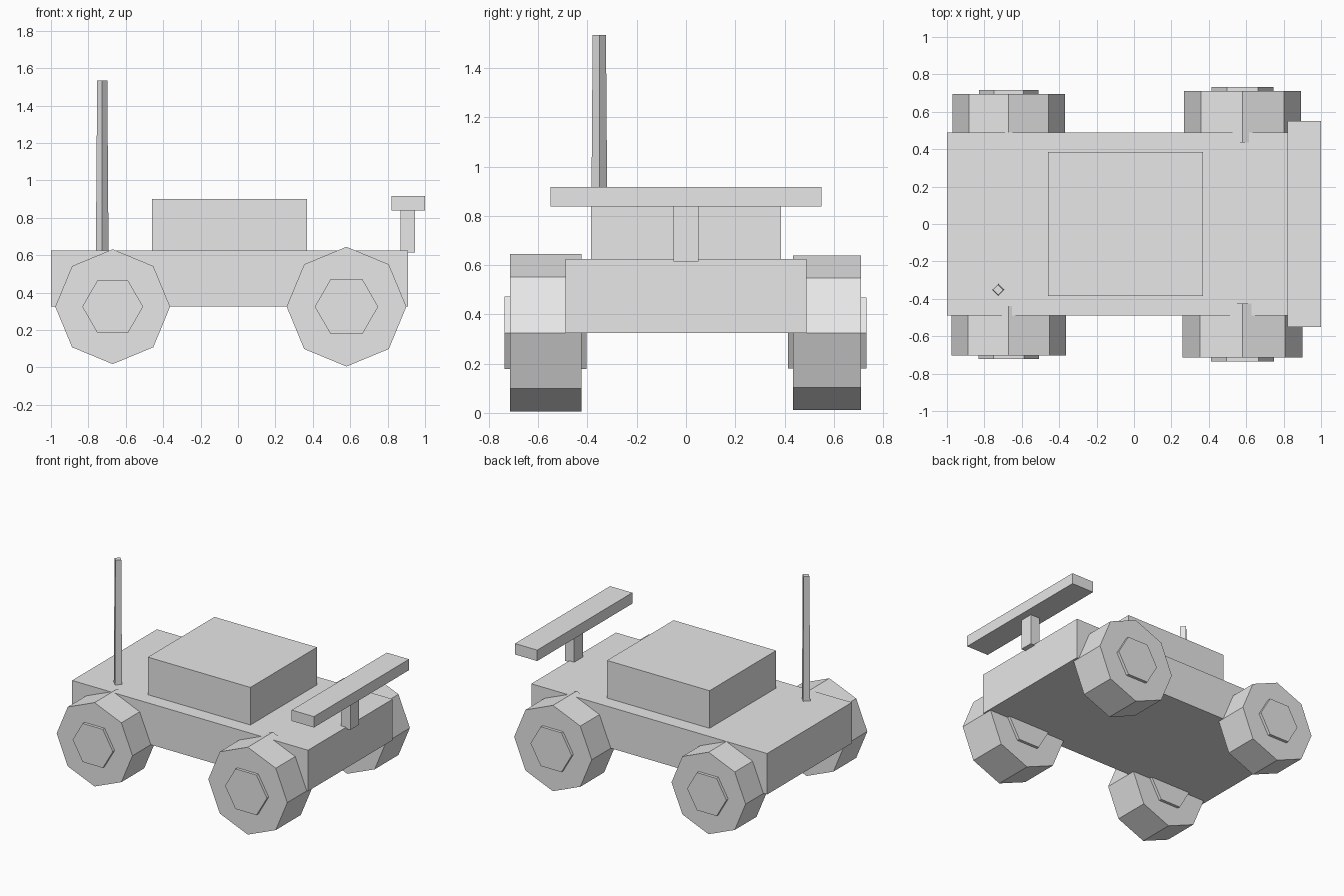
import bpy
import math
from mathutils import Matrix

cube = bpy.data.objects.get("Cube")
if cube:
    bpy.data.objects.remove(cube, do_unlink=True)

grey = bpy.data.materials.new("plain_grey")
grey.use_nodes = True
COLOUR = (0.8, 0.8, 0.8, 1)
grey.diffuse_color = COLOUR
grey.node_tree.nodes["Principled BSDF"].inputs["Base Color"].default_value = COLOUR


def finish(name):
    obj = bpy.context.object
    obj.name = name
    obj.data.materials.append(grey)
    return obj


def box(name, x, y, z):
    """Box from (min, max) ranges, baked into the mesh."""
    bpy.ops.mesh.primitive_cube_add(size=1)
    obj = finish(name)
    spans = (x, y, z)
    size = Matrix.Diagonal([b - a for a, b in spans] + [1])
    obj.data.transform(size)
    obj.location = [(a + b) / 2 for a, b in spans]
    return obj


def disc(name, sides, radius, depth, centre):
    """Prism along y with one corner pointing to +x."""
    bpy.ops.mesh.primitive_cylinder_add(vertices=sides, radius=radius, depth=depth)
    obj = finish(name)
    obj.data.transform(Matrix.Rotation(math.radians(90), 4, "Z"))
    obj.data.transform(Matrix.Rotation(math.radians(90), 4, "X"))
    obj.location = centre
    return obj


# Chassis and cabin
box("chassis", (-1.0, 0.91), (-0.49, 0.49), (0.325, 0.625))
box("cabin", (-0.46, 0.37), (-0.385, 0.385), (0.6, 0.9))

# Raised wing on a single post
box("wing_post", (0.87, 0.945), (-0.05, 0.05), (0.615, 0.85))
box("wing", (0.82, 1.0), (-0.55, 0.55), (0.838, 0.918))

# Tapered four-sided antenna
bpy.ops.mesh.primitive_cone_add(vertices=4, radius1=0.034, radius2=0.027, depth=0.935,
                                location=(-0.726, -0.352, 1.0675))
finish("antenna")

# Octagonal wheels with six-sided hubs through them: x, y, radius, half width
WHEELS = {
    "front_left": (0.58, -0.57, 0.32, 0.145),
    "back_left": (0.58, 0.573, 0.314, 0.138),
    "front_right": (-0.67, -0.57, 0.307, 0.132),
    "back_right": (-0.67, 0.57, 0.3, 0.126),
}
for name, (x, y, radius, half) in WHEELS.items():
    centre = (x, y, 0.325)
    disc(name + "_wheel", 8, radius, half * 2, centre)
    disc(name + "_hub", 6, radius * 0.53, half * 2 + 0.042, centre)
